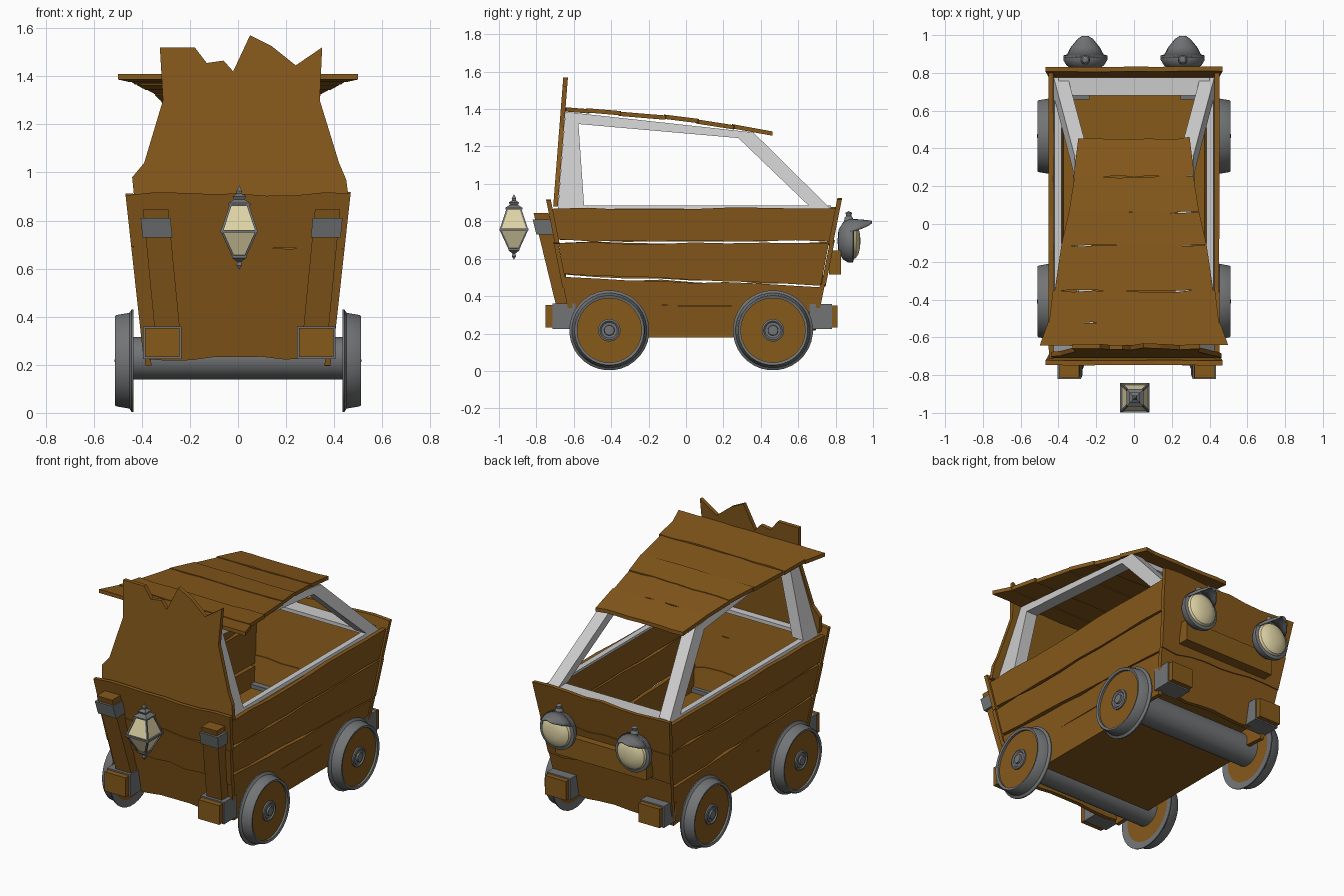
import bpy, bmesh, math, random
from mathutils import Vector as V

if "Cube" in bpy.data.objects:
    bpy.data.objects.remove(bpy.data.objects["Cube"])

random.seed(4)


def material(name, r, g, b):
    m = bpy.data.materials.new(name)
    m.diffuse_color = (r, g, b, 1)
    m.use_nodes = True
    m.node_tree.nodes["Principled BSDF"].inputs["Base Color"].default_value = m.diffuse_color
    return m


WOOD = material("wood", 0.24, 0.1, 0.011)
METAL = material("dark_metal", 0.17, 0.175, 0.18)
GLASS = material("cream_glass", 0.75, 0.66, 0.38)


def finish(name, bm, mat, smooth=False):
    bmesh.ops.remove_doubles(bm, verts=bm.verts, dist=1e-5)
    bmesh.ops.recalc_face_normals(bm, faces=bm.faces)
    me = bpy.data.meshes.new(name)
    bm.to_mesh(me)
    bm.free()
    ob = bpy.data.objects.new(name, me)
    bpy.context.collection.objects.link(ob)
    if mat:
        me.materials.append(mat)
    if smooth:
        bpy.ops.object.select_all(action='DESELECT')
        ob.select_set(True)
        bpy.context.view_layer.objects.active = ob
        bpy.ops.object.shade_smooth_by_angle(angle=math.radians(35))
    return ob


def prism(name, pts, off, mat=WOOD):
    """Flat outline pushed along an offset."""
    bm = bmesh.new()
    a = [bm.verts.new(p) for p in pts]
    b = [bm.verts.new(V(p) + V(off)) for p in pts]
    bm.faces.new(a)
    bm.faces.new(b[::-1])
    for i in range(len(a)):
        j = (i + 1) % len(a)
        bm.faces.new((a[i], a[j], b[j], b[i]))
    return finish(name, bm, mat)


def box(name, x, y, z, mat=WOOD):
    return prism(name, [(x[0], y[0], z[0]), (x[1], y[0], z[0]), (x[1], y[1], z[0]), (x[0], y[1], z[0])],
                 (0, 0, z[1] - z[0]), mat)


def lathe(name, prof, loc, axis, mat, segs=32, closed=False, flip=1, smooth=True):
    """Profile of (radius, height) turned about an axis."""
    bm = bmesh.new()
    rings = []
    for r, h in prof:
        ring = []
        for k in range(segs):
            t = 2 * math.pi * (k + 0.5) / segs
            c, s = r * math.cos(t), r * math.sin(t)
            p = {'X': (h * flip, c, s), 'Y': (c, h, s), 'Z': (c, s, h)}[axis]
            ring.append(bm.verts.new(V(p) + V(loc)))
        rings.append(ring)
    pairs = list(zip(rings, rings[1:])) + ([(rings[-1], rings[0])] if closed else [])
    for a, b in pairs:
        for k in range(segs):
            j = (k + 1) % segs
            bm.faces.new((a[k], a[j], b[j], b[k]))
    bmesh.ops.dissolve_degenerate(bm, dist=1e-5, edges=bm.edges)
    return finish(name, bm, mat, smooth)


def wavy_plank(name, place, z0, z1, off, rough=0.008, n=8):
    """Board with uneven long edges; place(u, v) maps u in 0..1 and v to a point."""
    us = [i / n for i in range(n + 1)]
    lo = [place(u, z0(u) + random.uniform(-rough, rough)) for u in us]
    hi = [place(u, z1(u) + random.uniform(-rough, rough)) for u in us]
    return prism(name, lo + hi[::-1], off)


def slope(a, b):
    return lambda u: a + (b - a) * u


# Low floor between the axles, raised floor above them
box("underfloor", (-0.385, 0.385), (-0.41, 0.465), (0.18, 0.22))
box("raised_floor", (-0.385, 0.385), (-0.6, 0.68), (0.318, 0.335))

# Side planks
for s, side in ((1, "right"), (-1, "left")):
    def side_at(u, z, s=s):
        y0, y1 = -0.59 - 0.19 * (z - 0.2), 0.672 + 0.19 * (z - 0.2)
        return (s * (0.385 + 0.1 * (z - 0.2)), y0 + (y1 - y0) * u, z)
    rows = [((0.2, 0.2), (0.36, 0.345)), ((0.355, 0.34), (0.5, 0.45)),
            ((0.513, 0.46), (0.685, 0.685)), ((0.697, 0.695), (0.866, 0.872))]
    for i, (a, b) in enumerate(rows):
        wavy_plank(f"{side}_plank_{i}", side_at, slope(*a), slope(*b), (-s * 0.025, 0, 0), 0.007)

# Front and back planks, leaning outward and slightly overlapping
for s, end, base in ((-1, "front", 0.60), (1, "back", 0.685)):
    rows = [((0.225, 0.225), (0.515, 0.47)), ((0.5, 0.455), (0.695, 0.69)), ((0.685, 0.68), (0.908, 0.915))]
    for i, (a, b) in enumerate(rows):
        def end_at(u, z, s=s, base=base + 0.006 * (i % 2)):
            w = 0.39 + 0.11 * (z - 0.2)
            return (w * (2 * u - 1), s * (base + 0.2 * (z - 0.3)), z)
        wavy_plank(f"{end}_plank_{i}", end_at, slope(*a), slope(*b), (0, s * 0.025, 0), 0.01)

# Tall broken front board
outline = [(-0.43, 0.88), (-0.44, 0.98), (-0.39, 1.04), (-0.312, 1.3), (-0.325, 1.52), (-0.18, 1.52),
           (-0.13, 1.455), (-0.06, 1.465), (-0.02, 1.42), (0.05, 1.57), (0.14, 1.525), (0.24, 1.445),
           (0.35, 1.52), (0.34, 1.3), (0.42, 1.04), (0.45, 0.97), (0.462, 0.88)]
prism("front_tall_board", [(x, -0.71 + 0.078 * (z - 0.88), z) for x, z in outline], (0, 0.025, 0))

# Roof planks: front y, back y, front half width, back half width
def roof_z(y):
    pts = [(-0.66, 1.388), (-0.1, 1.342), (0.15, 1.31), (0.47, 1.252)]
    for (a, za), (b, zb) in zip(pts, pts[1:]):
        if y <= b:
            break
    return za + (zb - za) * (y - a) / (b - a)


roof = [(-0.645, -0.52, 0.50, 0.455), (-0.525, -0.355, 0.45, 0.43), (-0.355, -0.115, 0.42, 0.385),
        (-0.115, 0.063, 0.385, 0.345), (0.06, 0.25, 0.345, 0.315), (0.252, 0.455, 0.32, 0.295)]
for i, (ya, yb, wa, wb) in enumerate(roof):
    za, zb = roof_z(ya), roof_z(yb)
    lift = 0.004 * (i % 2)

    def roof_at(u, v):
        t = (v - ya) / (yb - ya)
        return ((wa + (wb - wa) * t) * (2 * u - 1), v, za + (zb - za) * t + lift)
    wavy_plank(f"roof_plank_{i}", roof_at, slope(ya, ya), slope(yb, yb), (0, 0, 0.023), 0.007)

# Window frames, leaning inward
outer = [(-0.685, 0.865), (-0.645, 1.385), (0.36, 1.275), (0.775, 0.865)]
inner = [(-0.545, 0.885), (-0.575, 1.32), (0.28, 1.245), (0.655, 0.885)]
for s, side in ((1, "right"), (-1, "left")):
    def lean(p, s=s):
        return (s * (0.425 - 0.27 * (p[1] - 0.865)), p[0], p[1])
    names = ("front_post", "top_rail", "rear_post", "sill")
    for i, n in enumerate(names):
        j = (i + 1) % 4
        prism(f"{side}_window_{n}", [lean(p) for p in (outer[i], outer[j], inner[j], inner[i])],
              (-s * (0.035 if n == "sill" else 0.075), 0, 0), None)
box("rear_window_sill", (-0.4, 0.4), (0.68, 0.775), (0.862, 0.884), None)
box("front_window_sill", (-0.4, 0.4), (-0.685, -0.64), (0.862, 0.884), None)
box("rear_window_top", (-0.29, 0.29), (0.29, 0.36), (1.235, 1.265), None)

# Axles and wheels
for y, end in ((-0.41, "front"), (0.465, "rear")):
    lathe(f"{end}_axle", [(0, -0.44), (0.088, -0.44), (0.088, 0.44), (0, 0.44)], (0, y, 0.227), 'X', METAL)
    for s, side in ((1, "right"), (-1, "left")):
        c = (0, y, 0.217)
        lathe(f"{end}_{side}_tyre", [(0.172, 0.44), (0.214, 0.435), (0.214, 0.442), (0.2, 0.452),
                                     (0.191, 0.505), (0.186, 0.512), (0.172, 0.508)],
              c, 'X', METAL, closed=True, flip=s)
        lathe(f"{end}_{side}_wheel_disc", [(0, 0.44), (0.174, 0.44), (0.174, 0.495), (0, 0.495)],
              c, 'X', WOOD, flip=s)
        lathe(f"{end}_{side}_hub", [(0.06, 0.49), (0.06, 0.504), (0.05, 0.508), (0.042, 0.501), (0.028, 0.501),
                                    (0.026, 0.511), (0, 0.513)], c, 'X', METAL, flip=s)

# Bumper blocks, front posts with bands, headlights
for s, side in ((1, "right"), (-1, "left")):
    def quad(x0, x1, y0, y1, z):
        return [(s * x0 + 0.015, y0, z), (s * x1 + 0.015, y0, z), (s * x1 + 0.015, y1, z), (s * x0 + 0.015, y1, z)]
    bx = sorted((s * 0.24 + 0.005, s * 0.4 + 0.005))
    ix = sorted((s * 0.248 + 0.005, s * 0.392 + 0.005))
    box(f"{side}_front_bumper_sleeve", bx, (-0.715, -0.59), (0.225, 0.36), METAL)
    box(f"{side}_front_bumper_block", ix, (-0.75, -0.6), (0.233, 0.352))
    box(f"{side}_rear_bumper_sleeve", bx, (0.66, 0.78), (0.225, 0.358), METAL)
    box(f"{side}_rear_bumper_block", ix, (0.67, 0.81), (0.233, 0.35))
    prism(f"{side}_front_post", quad(0.255, 0.36, -0.69, -0.61, 0.33), (s * 0.05, -0.125, 0.515))
    prism(f"{side}_post_band", quad(0.288, 0.412, -0.8, -0.69, 0.73), (s * 0.008, -0.02, 0.08), METAL)

    lx, lz = s * 0.258, 0.695
    lathe(f"{side}_headlight_housing", [(0, 0.81), (0.06, 0.815), (0.1, 0.84), (0.117, 0.868), (0.117, 0.892),
                                        (0.1, 0.897), (0.09, 0.88)], (lx, 0, lz), 'Y', METAL)
    lathe(f"{side}_headlight_lens", [(0.1, 0.888), (0.092, 0.908), (0.07, 0.922), (0.04, 0.93), (0, 0.933)],
          (lx, 0, lz), 'Y', GLASS)
    lathe(f"{side}_headlight_knob", [(0.028, 0.79), (0.022, 0.82), (0.014, 0.828), (0.018, 0.845), (0, 0.855)],
          (lx, 0.87, 0), 'Z', METAL, 12)
    bm = bmesh.new()
    rows = []
    for y, r, zc in ((0.88, 0.118, lz), (0.935, 0.085, 0.725), (0.98, 0.045, 0.76), (0.995, 0.02, 0.782)):
        angs = [math.radians(25 + 13 * k) for k in range(11)]
        rows.append([bm.verts.new((lx + r * math.cos(t), y, zc + r * math.sin(t))) for t in angs])
    for a, b in zip(rows, rows[1:]):
        for k in range(10):
            bm.faces.new((a[k], a[k + 1], b[k + 1], b[k]))
    visor = finish(f"{side}_headlight_visor", bm, METAL, True)
    visor.modifiers.new("thickness", 'SOLIDIFY').thickness = 0.008
box("headlight_bar", (-0.31, 0.31), (0.765, 0.83), (0.515, 0.645))

# Four-sided lantern hanging ahead of the front
c, q = (0.005, -0.92, 0), math.sqrt(2)
def turned(name, prof, mat):
    lathe(name, [(r * q, h) for r, h in prof], c, 'Z', mat, 4, smooth=False)


turned("lantern_glass", [(0, 0.65), (0.022, 0.65), (0.07, 0.755), (0.033, 0.867), (0, 0.867)], GLASS)
turned("lantern_lid", [(0, 0.86), (0.046, 0.864), (0.046, 0.872), (0.022, 0.888), (0.028, 0.9),
                       (0.01, 0.912), (0.012, 0.922), (0, 0.945)], METAL)
turned("lantern_base", [(0, 0.595), (0.011, 0.612), (0.008, 0.628), (0.03, 0.645), (0.03, 0.655), (0, 0.66)], METAL)
turned("lantern_band", [(0.06, 0.75), (0.078, 0.75), (0.078, 0.761), (0.06, 0.761)], METAL)
for sx in (1, -1):
    for sy in (1, -1):
        for part, (r0, z0), (r1, z1) in (("lower", (0.024, 0.65), (0.072, 0.755)), ("upper", (0.072, 0.755), (0.035, 0.867))):
            x, y = c[0] + sx * r0, c[1] + sy * r0
            prism(f"lantern_{part}_bar", [(x + a, y + b, z0) for a, b in ((-.005, -.005), (.005, -.005), (.005, .005), (-.005, .005))],
                  (sx * (r1 - r0), sy * (r1 - r0), z1 - z0), METAL)
